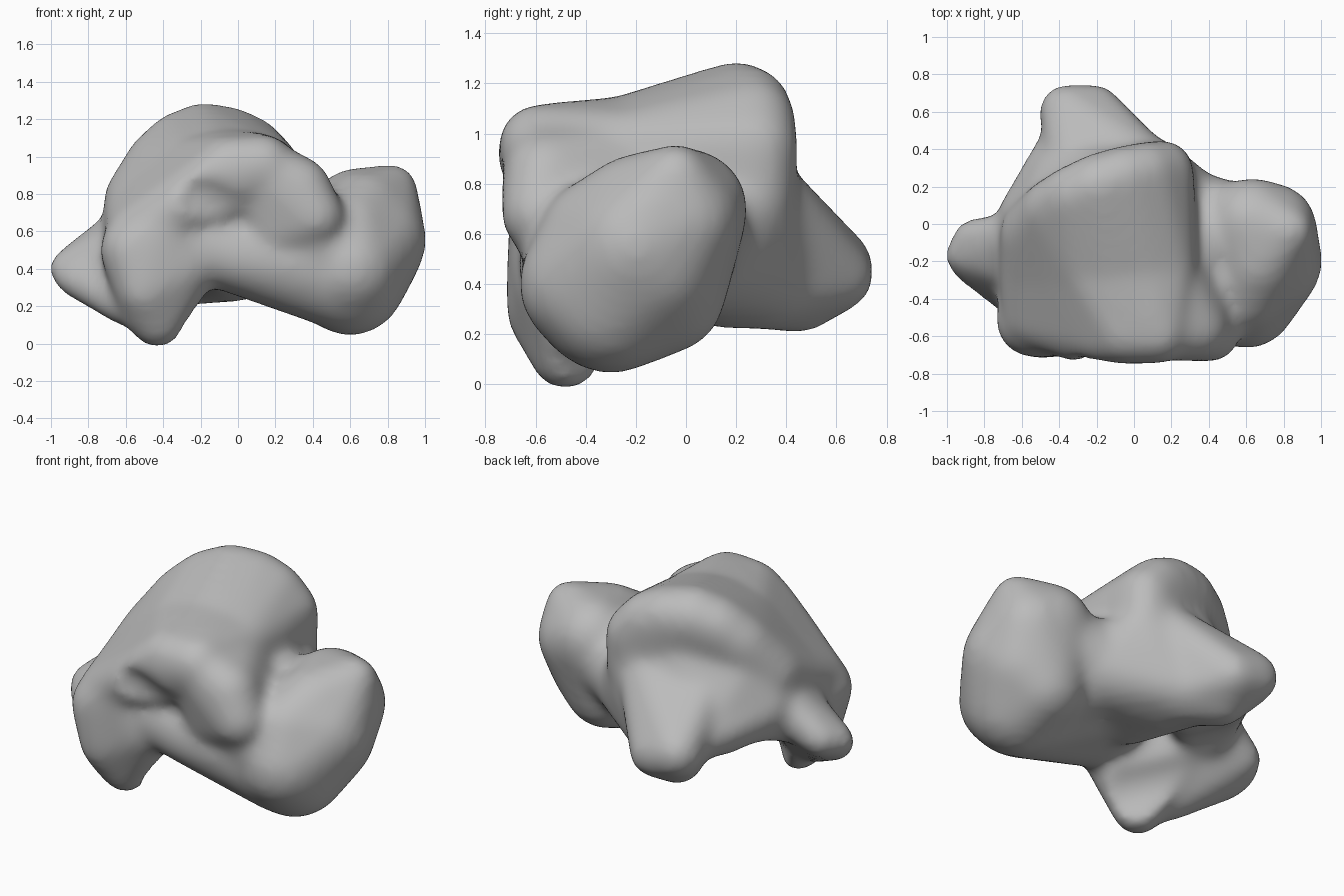
import bpy, bmesh
from mathutils import Vector

cube = bpy.data.objects.get("Cube")
if cube:
    bpy.data.objects.remove(cube, do_unlink=True)

bone_mat = bpy.data.materials.new("bone_grey")
bone_mat.use_nodes = True
GREY = (0.5, 0.5, 0.5, 1)
bone_mat.diffuse_color = GREY
bone_mat.node_tree.nodes["Principled BSDF"].inputs["Base Color"].default_value = GREY

# Unit ball directions shared by every hull
ball = bmesh.new()
bmesh.ops.create_icosphere(ball, subdivisions=3, radius=1)
DIRS = [v.co.copy() for v in ball.verts]
ball.free()


def add_hull(target, balls):
    """Append the convex skin around a few balls (x, y, z, radius)."""
    bm = bmesh.new()
    for x, y, z, r in balls:
        for d in DIRS:
            bm.verts.new(Vector((x, y, z)) + d * r)
    out = bmesh.ops.convex_hull(bm, input=bm.verts[:])
    loose = {g for g in out["geom_interior"] + out["geom_unused"]
             if isinstance(g, bmesh.types.BMVert)}
    bmesh.ops.delete(bm, geom=list(loose), context="VERTS")
    bmesh.ops.recalc_face_normals(bm, faces=bm.faces[:])
    tmp = bpy.data.meshes.new("tmp")
    bm.to_mesh(tmp)
    bm.free()
    target.from_mesh(tmp)
    bpy.data.meshes.remove(tmp)


def make(name, hulls):
    bm = bmesh.new()
    for h in hulls:
        add_hull(bm, h)
    me = bpy.data.meshes.new(name)
    bm.to_mesh(me)
    bm.free()
    me.materials.append(bone_mat)
    ob = bpy.data.objects.new(name, me)
    bpy.context.collection.objects.link(ob)
    return ob


# Rounded joint head at the +x end
head = [(.74, -.02, .66, .24), (.73, -.2, .55, .28), (.6, -.3, .34, .3),
        (.6, -.4, .4, .27), (.83, -.04, .83, .13), (.63, .01, .7, .24),
        (.6, -.08, .36, .24), (.67, -.2, .69, .23), (.66, -.15, .5, .32),
        (.6, -.36, .6, .22)]
# Neck joining head and body, and the fill beside the shoulder
neck = [(.55, -.02, .62, .24), (.25, .06, .53, .24), (.1, -.25, .6, .3), (.5, -.32, .38, .24)]
neck_fill = [(.42, -.3, .64, .2), (.6, -.3, .6, .22), (.35, -.48, .58, .19),
             (.55, -.42, .46, .22)]
# Domed pulley: back rim, sagging middle, front rim
back_rim = [(-.53, -.05, .77, .19), (-.43, .08, .97, .17), (-.32, .15, 1.07, .17),
            (-.19, .2, 1.11, .18), (-.05, .25, 1.1, .17), (.06, .27, 1.05, .17),
            (.15, .28, .95, .17), (.15, .27, .75, .17)]
middle = [(-.54, -.25, .67, .18), (-.38, -.25, .84, .16), (-.24, -.25, .94, .17),
          (-.1, -.25, .98, .17), (.05, -.25, .97, .17), (.17, -.25, .93, .17),
          (.17, -.25, .65, .17)]
front_rim = [(-.53, -.49, .57, .18), (-.3, -.59, .74, .15), (-.15, -.59, .87, .16),
             (-.05, -.58, .94, .17), (.13, -.58, .95, .17)]
# Front shoulder sloping down beside the neck
shoulder = [(.1, -.57, .95, .16), (.33, -.56, .83, .17), (.41, -.58, .68, .16),
            (.15, -.25, .87, .2), (.2, -.5, .6, .17), (.3, -.3, .66, .2)]
# Lower front strip
strip = [(-.2, -.48, .52, .19), (0, -.48, .46, .19), (.35, -.42, .41, .23),
         (.55, -.35, .33, .26), (.3, 0, .5, .2), (-.02, -.1, .5, .18)]
# Underside ridge from the strip to the side process
ridge = [(-.05, -.12, .44, .18), (-.04, .18, .41, .19), (-.2, .45, .37, .15),
         (.28, .06, .52, .24), (.1, .27, .6, .18), (.12, .28, .75, .17)]
# Lower rear knob
knob = [(-.55, -.52, .5, .19), (-.5, -.56, .29, .16), (-.43, -.48, .12, .145),
        (-.5, -.5, .17, .13), (-.3, -.5, .42, .19), (-.55, -.2, .5, .16),
        (-.4, -.56, .62, .15)]
# Pointed process at the -x end
point = [(-.92, -.17, .4, .095), (-.86, -.08, .43, .11), (-.88, -.22, .35, .1),
         (-.6, -.2, .5, .17), (-.6, -.41, .21, .12), (-.6, -.06, .6, .14)]
# Side process at the back
side = [(-.36, .6, .47, .15), (-.21, .61, .43, .14), (-.26, .45, .35, .15),
        (-.05, .28, .4, .18), (.06, .28, .76, .18), (-.3, .2, .75, .15)]
# Web joining the side process, the point and the dome
web = [(-.41, .38, .5, .13), (-.59, .05, .6, .14), (-.3, .1, .5, .16),
       (-.6, -.1, .5, .15), (-.3, .1, .8, .15)]
side_face = [(-.45, .1, .8, .15), (-.15, .22, .87, .17), (-.4, .36, .52, .13),
             (-.2, .4, .52, .14), (-.59, .04, .62, .14), (.06, .28, .78, .17)]
bone = make("ankle_bone", [head, neck, neck_fill, back_rim + middle, middle + front_rim,
                           shoulder, strip, ridge, knob, point, side, web, side_face])

# Hollows: underside groove and front recess
groove = make("underside_groove_cutter", [[(-.95, .5, .25, .27), (-.17, -.3, .06, .23)]])
recess = make("front_recess_cutter", [[(-.2, -.83, .78, .15), (.05, -.84, .62, .19)],
                                      [(.05, -.84, .62, .19), (.3, -.83, .46, .14)]])


def remesh(size):
    m = bone.modifiers.new("fuse", "REMESH")
    m.mode = "VOXEL"
    m.voxel_size = size
    m.use_smooth_shade = True


remesh(.02)
for cutter in (groove, recess):
    cutter.hide_render = True
    cutter.display_type = "WIRE"
    m = bone.modifiers.new("hollow", "BOOLEAN")
    m.operation = "DIFFERENCE"
    m.object = cutter
    cutter.hide_set(True)
remesh(.025)
soft = bone.modifiers.new("soften", "SMOOTH")
soft.factor = .5
soft.iterations = 24
